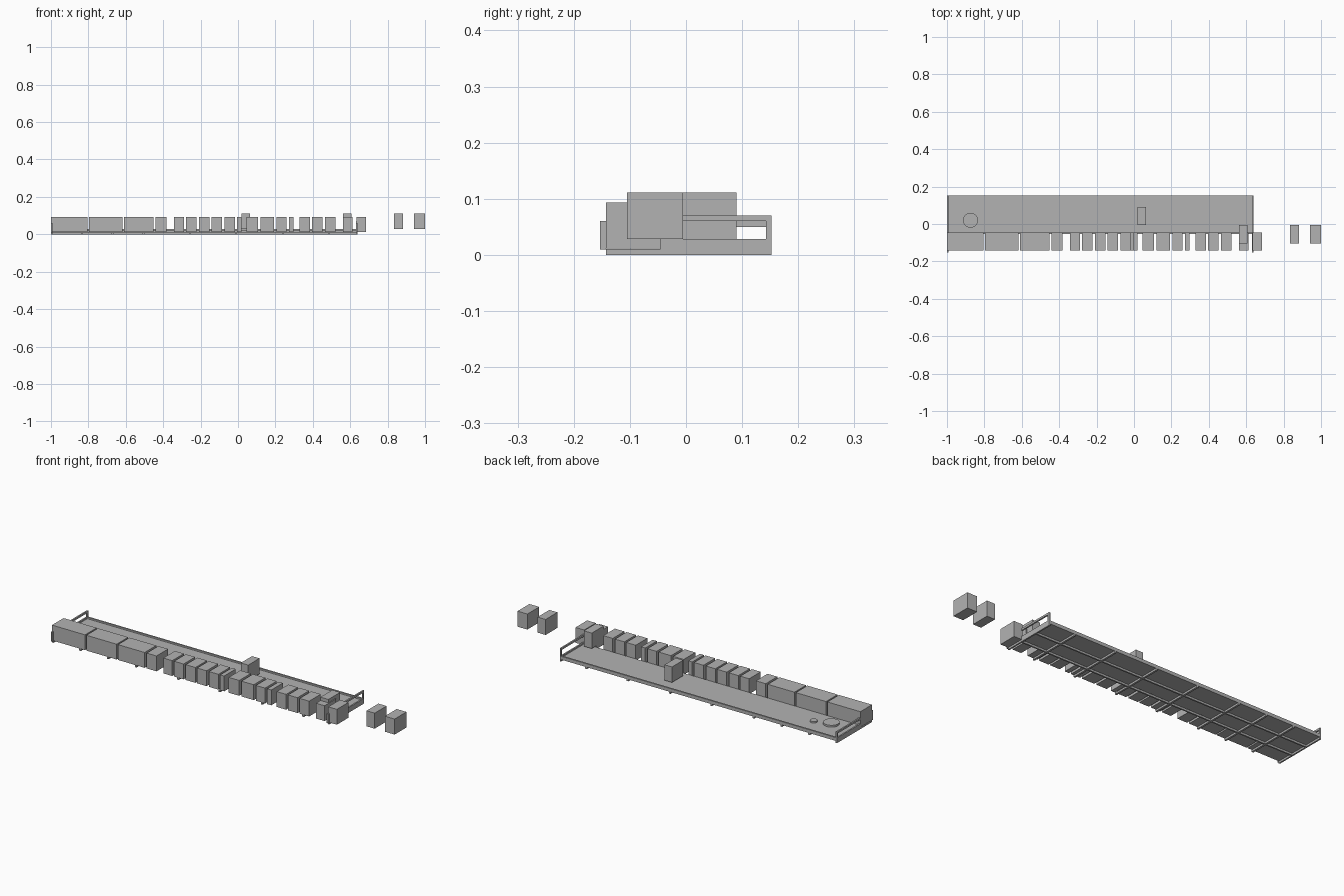
import bpy

if "Cube" in bpy.data.objects:
    bpy.data.objects.remove(bpy.data.objects["Cube"])

grey = bpy.data.materials.new("plain grey")
grey.diffuse_color = (0.45, 0.45, 0.45, 1)
grey.use_nodes = True
grey.node_tree.nodes["Principled BSDF"].inputs["Base Color"].default_value = grey.diffuse_color


def box(name, x, y, z):
    """Box from (min, max) ranges."""
    bpy.ops.mesh.primitive_cube_add(size=1)
    o = bpy.context.object
    o.name = name
    o.location = [(r[0] + r[1]) / 2 for r in (x, y, z)]
    o.scale = [r[1] - r[0] for r in (x, y, z)]
    bpy.ops.object.transform_apply(location=True, rotation=False, scale=True)
    o.data.materials.append(grey)
    return o


def disc(name, x, y, r, z):
    bpy.ops.mesh.primitive_cylinder_add(vertices=32, radius=r, depth=z[1] - z[0],
                                        location=(x, y, (z[0] + z[1]) / 2))
    o = bpy.context.object
    o.name = name
    o.data.materials.append(grey)
    bpy.ops.object.shade_smooth_by_angle()


X0, X1 = -1.0, 0.64
FRONT, BACK = -0.143, 0.152

# Deck and back edge rail
box("deck", (X0, X1), (-0.045, BACK), (0.010, 0.020))
box("back_rail", (X0, X1), (0.143, BACK), (0.010, 0.028))

# Beams under the deck
for x in (-0.834, -0.67, -0.505, -0.255, -0.01, 0.24, 0.485):
    box("cross_beam", (x - 0.005, x + 0.005), (FRONT, BACK), (0.0, 0.010))
for x in (X0, X1 - 0.008):
    box("end_beam", (x, x + 0.008), (FRONT, BACK), (0.0, 0.010))
for y in (-0.05, 0.05):
    box("long_beam", (X0, X1), (y - 0.004, y + 0.004), (0.0, 0.010))

# End guard frames
for x, top in ((X0, 0.060), (X1 - 0.008, 0.070)):
    xs = (x, x + 0.008)
    box("guard_front_post", xs, (-0.153, FRONT), (0.010, 0.060))
    box("guard_back_post", xs, (0.143, BACK), (0.010, top))
    box("guard_top_bar", xs, (FRONT, 0.143), (top - 0.010, top))
    box("guard_low_bar", xs, (FRONT, 0.143), (0.019, 0.028))

# Row of cabinets along the front
cabinets = [(-1.0, -0.805), (-0.797, -0.618), (-0.61, -0.452), (-0.44, -0.382),
            (-0.342, -0.289), (-0.278, -0.222), (-0.209, -0.152), (-0.142, -0.086),
            (-0.072, -0.016), (-0.005, 0.018), (0.045, 0.107), (0.12, 0.193),
            (0.206, 0.26), (0.273, 0.297), (0.329, 0.385), (0.396, 0.452),
            (0.465, 0.521), (0.561, 0.612), (0.634, 0.685)]
for r in cabinets:
    box("cabinet", r, (FRONT, -0.045), (0.011, 0.093))

# Separate raised crates
box("deck_crate", (0.02, 0.064), (-0.005, 0.09), (0.028, 0.111))
for r in ((0.561, 0.608), (0.834, 0.882), (0.942, 1.0)):
    box("side_crate", r, (-0.105, -0.005), (0.028, 0.111))

# Round hatches on the deck
disc("large_hatch", -0.874, 0.02, 0.04, (0.018, 0.030))
disc("small_hatch", -0.79, 0.048, 0.018, (0.018, 0.028))
